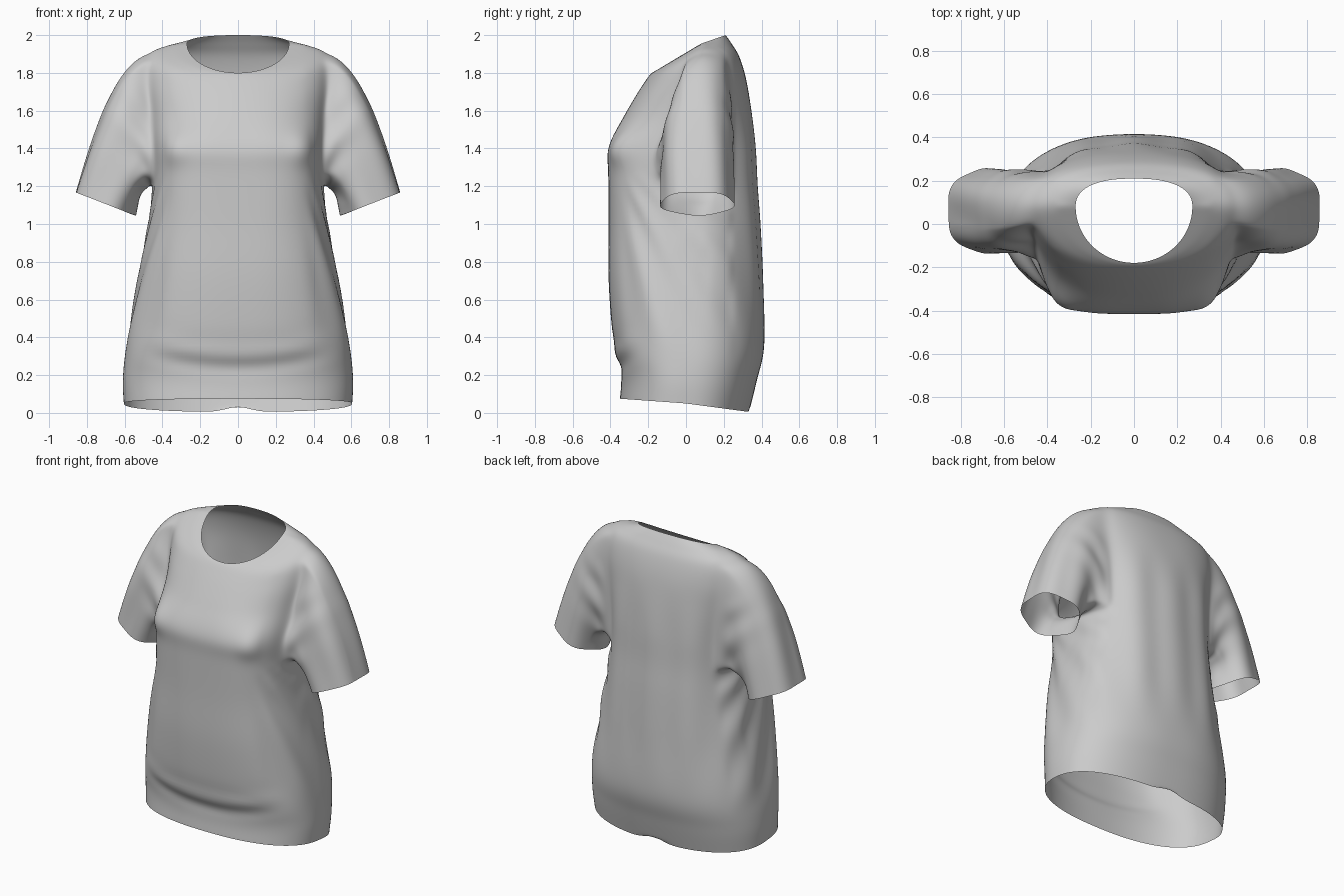
import bpy, bmesh
from math import sin, cos, pi, atan2, exp
from mathutils import Vector

cube = bpy.data.objects.get("Cube")
if cube:
    bpy.data.objects.remove(cube, do_unlink=True)

COLS, STEPS = 72, 5
# Torso rings: half width, y front/side/back, z front/side/back, squareness of the front
RINGS = [
    (.605, -.35, 0, .335, .075, .05, .005, 2.4),
    (.61, -.345, 0, .375, .20, .18, .17, 2.4),
    (.59, -.385, 0, .415, .38, .37, .36, 2.5),
    (.53, -.41, 0, .405, .70, .70, .70, 2.7),
    (.475, -.41, .02, .39, 1.0, 1.0, 1.0, 3.0),
    (.45, -.412, .04, .375, 1.26, 1.2, 1.2, 3.4),
    (.45, -.414, .05, .365, 1.41, 1.36, 1.4, 3.4),
    (.465, -.335, .07, .345, 1.56, 1.56, 1.6, 2.6),
    (.485, -.265, .08, .32, 1.68, 1.77, 1.76, 2.2),
    (.47, -.22, .08, .285, 1.75, 1.905, 1.88, 2.0),
    (.37, -.195, .08, .245, 1.785, 1.945, 1.95, 2.0),
    (.27, -.18, .08, .21, 1.80, 1.955, 2.0, 2.0),
]
ARMPIT, SHOULDER = 5 * STEPS, 9 * STEPS
FRONT_COLS, BACK_COLS = -3, 7


def spline(i, t):
    """Catmull-Rom blend of neighbouring rings."""
    a, b, c, d = (RINGS[min(max(k, 0), len(RINGS) - 1)] for k in range(i - 1, i + 3))
    return [q + .5 * t * (r - p + t * (2 * p - 5 * q + 4 * r - s + t * (3 * (q - r) + s - p)))
            for p, q, r, s in zip(a, b, c, d)]


def ring_point(ring, angle):
    w, yf, ys, yb, zf, zs, zb, n = ring
    front = sin(angle) < 0
    power = 2 / (n if front else 2.4)
    f = abs(sin(angle)) ** power
    x = w * abs(cos(angle)) ** power * (1 if cos(angle) > 0 else -1)
    return Vector((x, ys + ((yf if front else yb) - ys) * f,
                   zs + ((zf if front else zb) - zs) * f))


def bump(v, width):
    return exp(-(v / width) ** 2)


def ramp(v, lo, hi):
    t = min(max((v - lo) / (hi - lo), 0), 1)
    return t * t * (3 - 2 * t)


bm = bmesh.new()

# Torso grid, left open at both armholes
rings = [spline(i, k / STEPS) for i in range(len(RINGS) - 1) for k in range(STEPS)]
rings.append(RINGS[-1])
grid = [[bm.verts.new(ring_point(r, 2 * pi * j / COLS)) for j in range(COLS)] for r in rings]


def col(k, side):
    return (k if side > 0 else COLS // 2 - k) % COLS


hole = {(col(k, 1)) for k in range(FRONT_COLS, BACK_COLS)}
hole |= {(col(k + 1, -1)) for k in range(FRONT_COLS, BACK_COLS)}
for i in range(len(rings) - 1):
    for j in range(COLS):
        if ARMPIT <= i < SHOULDER and j in hole:
            continue
        n = (j + 1) % COLS
        bm.faces.new((grid[i][j], grid[i][n], grid[i + 1][n], grid[i + 1][j]))


# Sleeves lofted from each armhole to the cuff
def sleeve_ring(phi, side, top, bottom, yc, yr, power):
    top, bottom = Vector(top), Vector(bottom)
    s, c = sin(phi), cos(phi)
    s, c = [abs(v) ** power * (1 if v > 0 else -1) for v in (s, c)]
    x, z = (top + bottom) / 2 + (top - bottom) / 2 * s
    return Vector((side * x, yc + yr * c, z))


SLEEVE_STEPS = 16
sleeve_verts = {}
for side in (1, -1):
    ks = range(FRONT_COLS, BACK_COLS + 1)
    rows = range(ARMPIT + 1, SHOULDER)
    loop = [grid[ARMPIT][col(k, side)] for k in ks]
    loop += [grid[i][col(BACK_COLS, side)] for i in rows]
    loop += [grid[SHOULDER][col(k, side)] for k in reversed(ks)]
    loop += [grid[i][col(FRONT_COLS, side)] for i in reversed(rows)]
    phis = [atan2((v.co.z - 1.55) / .33, (v.co.y - .07) / .19) for v in loop]
    start = [v.co.copy() for v in loop]
    previous = loop
    for step in range(1, SLEEVE_STEPS + 1):
        t = step / SLEEVE_STEPS
        current = []
        for p0, phi in zip(start, phis):
            p1 = sleeve_ring(phi, side, (.66, 1.885), (.515, 1.22), .05, .195, .82)
            p2 = sleeve_ring(phi, side, (.865, 1.17), (.545, 1.045), .06, .195, 1)
            v = bm.verts.new(p0 * (1 - t) ** 2 + p1 * 2 * t * (1 - t) + p2 * t * t)
            sleeve_verts[v] = (t, phi)
            current.append(v)
        for a in range(len(loop)):
            b = (a + 1) % len(loop)
            bm.faces.new((previous[a], previous[b], current[b], current[a]))
        previous = current

# Relax the armhole joins
bmesh.ops.recalc_face_normals(bm, faces=bm.faces)
near_arm = [v for v in bm.verts if not v.is_boundary and abs(v.co.x) > .37 and v.co.z > 1.12]
for _ in range(4):
    bmesh.ops.smooth_vert(bm, verts=near_arm, factor=.5,
                          use_axis_x=True, use_axis_y=True, use_axis_z=True)
bm.normal_update()


# Cloth folds
def fold(v):
    x, y, z = v.co
    ax = abs(x)
    if v in sleeve_verts:
        t, phi = sleeve_verts[v]
        drape = .008 * sin(5 * phi + 3 * t) * ramp(t, .2, .9)
        pull = .01 * sin(26 * (z - .8 * ax)) * bump(t - .3, .25) * ramp(ax, .4, .5)
        return drape + pull * ramp(1.75 - z, 0, .2)
    d = 0
    if y < .25:  # folds fanning from the bust to the hip
        fan = atan2(y + .45, 1.45 - z)
        d += .009 * sin(fan * 26) * ramp(ax, .34, .44) * ramp(z, .25, .5) * ramp(1.3 - z, 0, .2)
    if y < 0:  # sagging folds above the front hem
        sag = z - .24 - .3 * x * x
        folds = -.012 * bump(sag, .035) + .006 * bump(sag - .07, .03) - .005 * bump(sag - .13, .03)
        d += folds * ramp(.55 - ax, 0, .25)
        d += .022 * bump(ax - .33, .06) * bump(z - 1.4, .08)
        d -= .006 * bump(x, .15) * bump(z - 1.42, .08)
    if y > .1:  # long hanging folds down the back
        d += .007 * cos(ax * 24) * ramp(z, .35, .8) * ramp(1.75 - z, 0, .4)
    return d


shifts = [(v, v.normal * fold(v)) for v in bm.verts]
for v, shift in shifts:
    v.co += shift
for v in grid[0]:  # small lift at the middle of the back hem
    if v.co.y > 0:
        v.co.z += .035 * bump(v.co.x, .07)

mesh = bpy.data.meshes.new("shirt")
bm.to_mesh(mesh)
bm.free()
shirt = bpy.data.objects.new("shirt", mesh)
bpy.context.collection.objects.link(shirt)

# Fabric
fabric = bpy.data.materials.new("grey fabric")
fabric.use_nodes = True
colour = (.6, .6, .6, 1)
fabric.diffuse_color = colour
fabric.node_tree.nodes["Principled BSDF"].inputs["Base Color"].default_value = colour
mesh.materials.append(fabric)

shirt.modifiers.new("soft cloth", "SUBSURF").levels = 1
shirt.modifiers["soft cloth"].render_levels = 1
mesh.shade_smooth()
